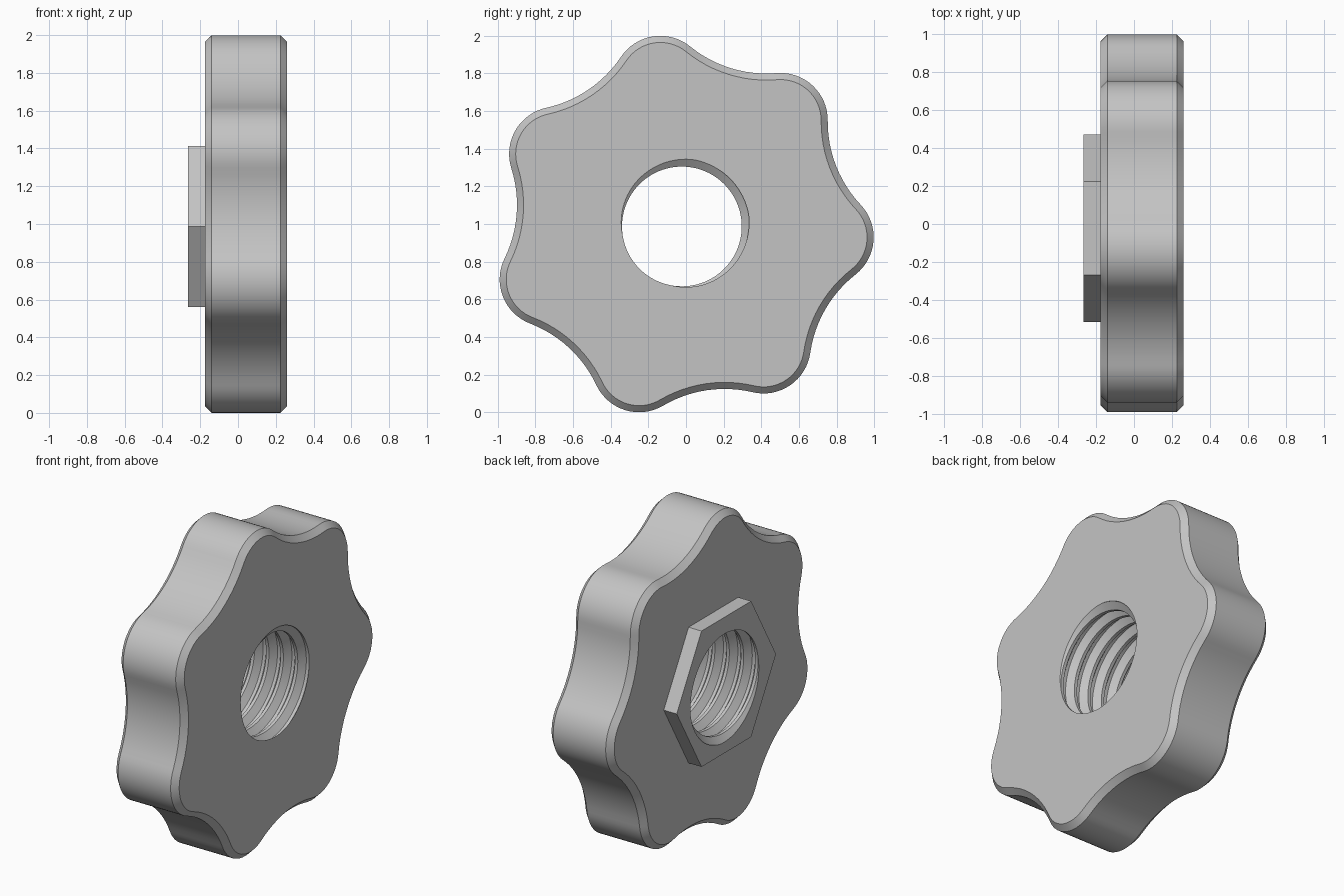
import bpy, bmesh, math
from mathutils import Vector

if "Cube" in bpy.data.objects:
    bpy.data.objects.remove(bpy.data.objects["Cube"], do_unlink=True)

CENTRE = Vector((0, -0.022, 0.987))
BACK, FRONT, HEX_END = -0.175, 0.26, -0.265
BEVEL = 0.035
LOBES, LOBE_DIST, LOBE_R, VALLEY = 7, 0.77, 0.251, 0.88
TURN = math.radians(-4.3)
PITCH, CREST_R, ROOT_R, PHASE, SEGS = 0.1, 0.318, 0.36, 0.125, 96
KINKS = (0, 0.2, 0.5, 0.7)

grey = bpy.data.materials.new("plain_grey")
grey.use_nodes = True
grey.diffuse_color = (0.55, 0.55, 0.55, 1)
grey.node_tree.nodes["Principled BSDF"].inputs["Base Color"].default_value = grey.diffuse_color


def polar(x, r, a):
    return Vector((x, r * math.cos(a), r * math.sin(a)))


def finish(name, bm):
    bmesh.ops.remove_doubles(bm, verts=bm.verts, dist=1e-5)
    mesh = bpy.data.meshes.new(name)
    bm.to_mesh(mesh)
    bm.free()
    mesh.materials.append(grey)
    ob = bpy.data.objects.new(name, mesh)
    bpy.context.collection.objects.link(ob)
    ob.location = CENTRE
    bpy.ops.object.select_all(action="DESELECT")
    ob.select_set(True)
    bpy.context.view_layer.objects.active = ob
    bpy.ops.object.shade_smooth_by_angle(angle=math.radians(25))


def skin(bm, loops):
    """Join closed loops, ordered from -x to +x, with outward quads."""
    rings = [[bm.verts.new(p) for p in loop] for loop in loops]
    for a, b in zip(rings, rings[1:]):
        for i in range(len(a)):
            j = (i + 1) % len(a)
            bm.faces.new((a[i], a[j], b[j], b[i]))


def cap(bm, loops, side):
    """Flat face with a hole, facing the given x direction."""
    edges = []
    for loop in loops:
        vs = [bm.verts.new(p) for p in loop]
        edges += [bm.edges.new((vs[i - 1], vs[i])) for i in range(len(vs))]
    made = bmesh.ops.triangle_fill(bm, edges=edges, use_beauty=True)
    for f in made["geom"]:
        if isinstance(f, bmesh.types.BMFace):
            f.normal_update()
            if f.normal.x * side < 0:
                f.normal_flip()


def outline(x, inset):
    """Wavy grip outline from tangent convex and concave arcs."""
    half = math.pi / LOBES
    px, py = LOBE_DIST * math.cos(half), LOBE_DIST * math.sin(half)
    gap = VALLEY - LOBE_R
    dist = (px * px + py * py - gap * gap) / (2 * (px - gap))
    valley_r = dist - VALLEY
    v = polar(0, dist, half) - polar(0, LOBE_DIST, 0)
    phi = math.atan2(v.z, v.y)
    pts = []
    for k in range(LOBES):
        a = TURN + 2 * half * k
        for i in range(16):
            pts.append(polar(x, LOBE_DIST, a) + polar(0, LOBE_R - inset, a + phi * (i / 8 - 1)))
        for i in range(12):
            ang = a + math.pi + phi - 2 * (phi - half) * i / 12
            pts.append(polar(x, dist, a + half) + polar(0, valley_r + inset, ang))
    return pts


def thread_radius(x, t):
    u = (x / PITCH - t + PHASE) % 1
    if u < KINKS[1]:
        f = 0
    elif u < KINKS[2]:
        f = (u - KINKS[1]) / (KINKS[2] - KINKS[1])
    elif u < KINKS[3]:
        f = 1
    else:
        f = (1 - u) / (1 - KINKS[3])
    return CREST_R + (ROOT_R - CREST_R) * f


def thread_point(x, t):
    x = min(max(x, HEX_END), FRONT)
    return polar(x, thread_radius(x, t), 2 * math.pi * t)


def mouth(x):
    return [thread_point(x, i / SEGS) for i in range(SEGS)]


def hexagon(x):
    return [polar(x, 0.4925, math.pi / 3 * i) for i in range(6)]


# Lobed grip with chamfered rims
bm = bmesh.new()
skin(bm, [outline(BACK, BEVEL), outline(BACK + BEVEL, 0),
          outline(FRONT - BEVEL, 0), outline(FRONT, BEVEL)])
cap(bm, [outline(FRONT, BEVEL), mouth(FRONT)], 1)
cap(bm, [outline(BACK, BEVEL), hexagon(BACK)], -1)
finish("lobed_grip", bm)

# Hexagonal boss on the back
bm = bmesh.new()
skin(bm, [hexagon(HEX_END), hexagon(BACK)])
cap(bm, [hexagon(HEX_END), mouth(HEX_END)], -1)
finish("hex_boss", bm)

# Helical thread, trimmed flush at both mouths
bm = bmesh.new()
rows = []
for k in range(-5, 6):
    for u in KINKS:
        rows.append([bm.verts.new(thread_point(PITCH * (k + u - PHASE + j / SEGS), j / SEGS))
                     for j in range(SEGS + 1)])
for a, b in zip(rows, rows[1:]):
    for j in range(SEGS):
        quad = (a[j], b[j], b[j + 1], a[j + 1])
        if max(v.co.x for v in quad) - min(v.co.x for v in quad) > 1e-6:
            bm.faces.new(quad)
bmesh.ops.delete(bm, geom=[v for v in bm.verts if not v.link_faces], context="VERTS")
finish("threaded_bore", bm)
